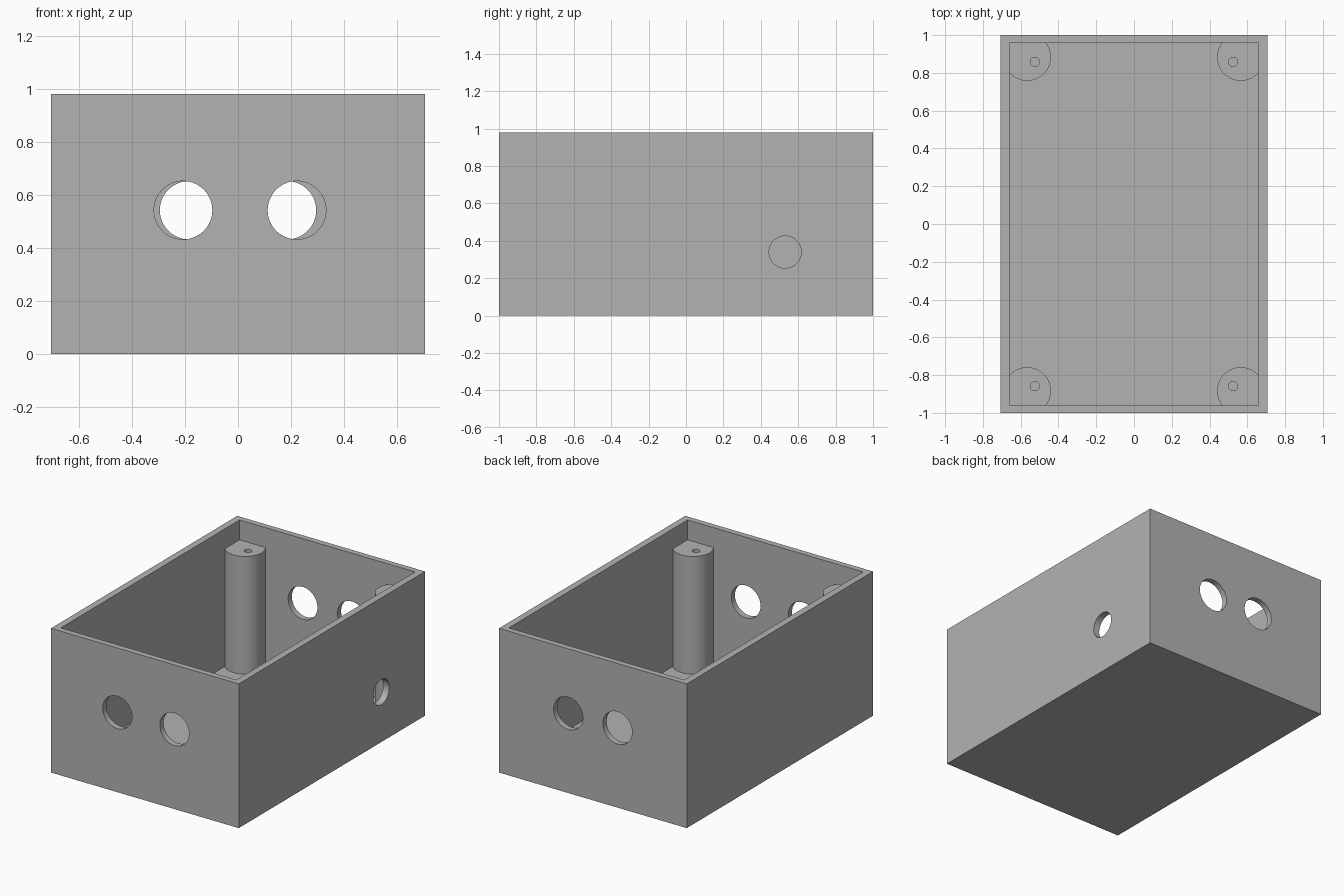
import bpy
import math

if "Cube" in bpy.data.objects:
    bpy.data.objects.remove(bpy.data.objects["Cube"], do_unlink=True)

grey = bpy.data.materials.new("light grey plastic")
grey.use_nodes = True
COLOUR = (0.45, 0.45, 0.45, 1)
grey.diffuse_color = COLOUR
grey.node_tree.nodes["Principled BSDF"].inputs["Base Color"].default_value = COLOUR

HALF_X, HALF_Y, HEIGHT = 0.706, 1.0, 0.98
IN_X, IN_Y, FLOOR = 0.66, 0.96, 0.045
POST_TOP = 0.845


def box(name, half_x, half_y, z0, z1):
    bpy.ops.mesh.primitive_cube_add(size=2, location=(0, 0, (z0 + z1) / 2))
    ob = bpy.context.object
    ob.name = name
    ob.scale = (half_x, half_y, (z1 - z0) / 2)
    bpy.ops.object.transform_apply(location=True, rotation=True, scale=True)
    ob.data.materials.append(grey)
    return ob


def rod(name, radius, depth, centre, rotation=(0, 0, 0)):
    bpy.ops.mesh.primitive_cylinder_add(vertices=64, radius=radius, depth=depth,
                                        location=centre, rotation=rotation)
    ob = bpy.context.object
    ob.name = name
    bpy.ops.object.transform_apply(location=True, rotation=True, scale=True)
    ob.data.materials.append(grey)
    return ob


def combine(target, tool, operation):
    """Apply a boolean and discard the tool."""
    tool.hide_render = True
    mod = target.modifiers.new("cut", 'BOOLEAN')
    mod.operation = operation
    mod.solver = 'EXACT'
    mod.object = tool
    bpy.context.view_layer.objects.active = target
    bpy.ops.object.modifier_apply(modifier=mod.name)
    bpy.data.objects.remove(tool, do_unlink=True)


def smooth(ob):
    bpy.ops.object.select_all(action='DESELECT')
    ob.select_set(True)
    bpy.context.view_layer.objects.active = ob
    bpy.ops.object.shade_smooth_by_angle(angle=math.radians(30))


# Open-topped enclosure
shell = box("enclosure", HALF_X, HALF_Y, 0, HEIGHT)
combine(shell, box("cavity", IN_X, IN_Y, FLOOR, HEIGHT + 0.2), 'DIFFERENCE')

# Round ports in the front and back walls
for x, y in ((-0.207, -1), (0.222, -1), (-0.185, 1), (0.185, 1)):
    port = rod("port_cutter", 0.11, 0.2, (x, y, 0.542), (math.pi / 2, 0, 0))
    combine(shell, port, 'DIFFERENCE')

# Smaller cable hole in one side wall
cable = rod("cable_cutter", 0.086, 0.2, (HALF_X, 0.53, 0.34), (0, math.pi / 2, 0))
combine(shell, cable, 'DIFFERENCE')
smooth(shell)

# Corner screw posts, trimmed to the inner walls, with pilot holes
for side, sx in (("left", 1), ("right", -1)):
    for end, sy in (("front", -1), ("back", 1)):
        post = rod(f"{end}_{side}_screw_post", 0.125, POST_TOP - 0.02,
                   (sx * 0.565, sy * 0.883, (POST_TOP + 0.02) / 2))
        trim = box("trim", IN_X + 0.005, IN_Y + 0.005, 0, HEIGHT)
        combine(post, trim, 'INTERSECT')
        pilot = rod("pilot_cutter", 0.024, 0.6, (sx * 0.525, sy * 0.858, POST_TOP))
        combine(post, pilot, 'DIFFERENCE')
        smooth(post)
